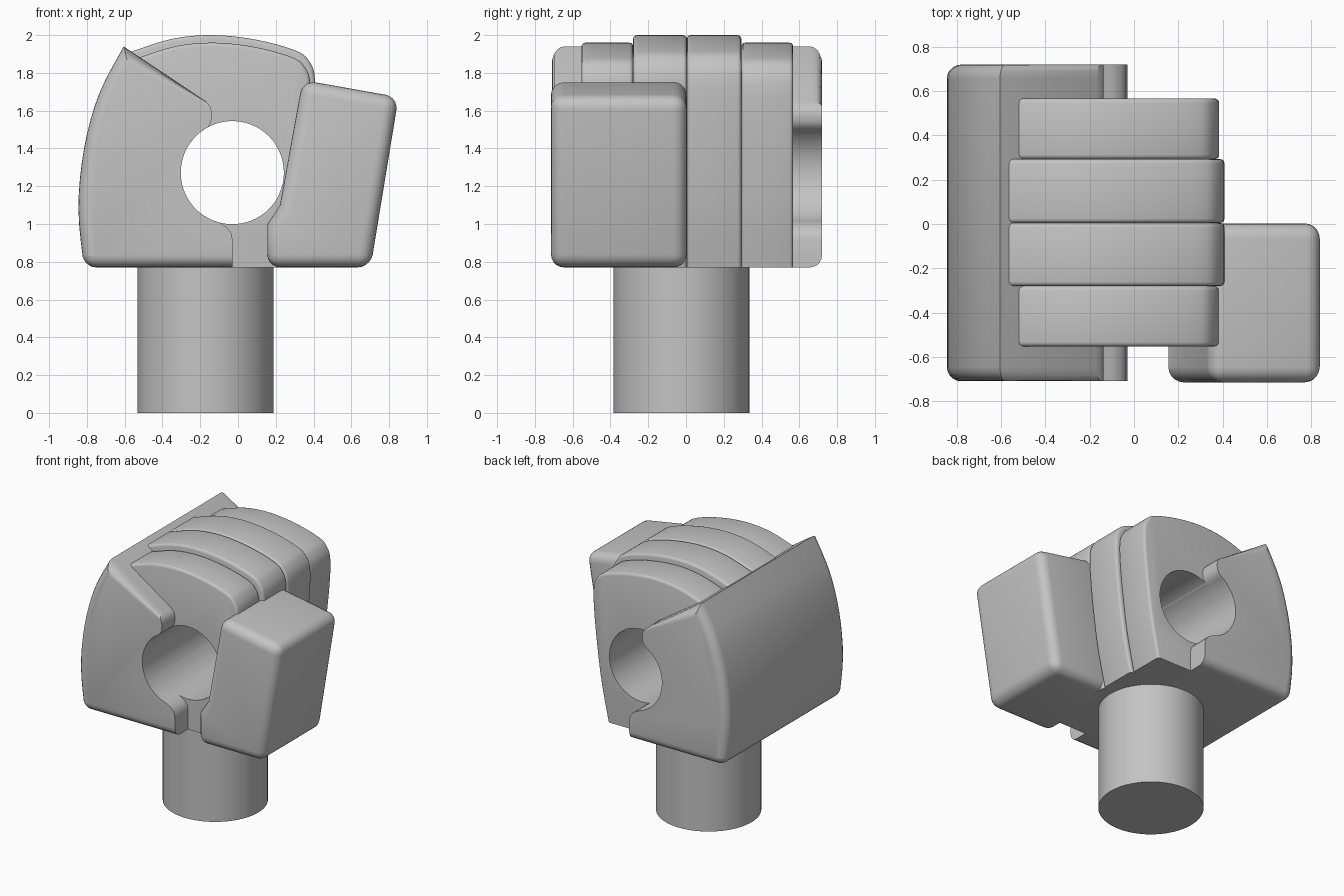
import bpy, bmesh
from math import radians, sin, cos

old = bpy.data.objects.get("Cube")
if old:
    bpy.data.objects.remove(old, do_unlink=True)

grey = bpy.data.materials.new("plain grey")
grey.use_nodes = True
grey.diffuse_color = (0.55, 0.55, 0.55, 1)
grey.node_tree.nodes["Principled BSDF"].inputs["Base Color"].default_value = (0.55, 0.55, 0.55, 1)

HOLE_X, HOLE_Z, HOLE_R = -0.03, 1.272, 0.273
BASE = 0.77


def hole_arc(start, end, steps):
    angles = [radians(start + (end - start) * i / steps) for i in range(steps + 1)]
    return [(HOLE_X + HOLE_R * cos(a), HOLE_Z + HOLE_R * sin(a)) for a in angles]


def smooth_path(points, steps=4):
    """Catmull-Rom curve through the points."""
    pts = [points[0]] + points + [points[-1]]
    out = []
    for a, b, c, d in zip(pts, pts[1:], pts[2:], pts[3:]):
        for i in range(steps):
            t = i / steps
            out.append(tuple(
                0.5 * (2 * q + (r - p) * t + (2 * p - 5 * q + 4 * r - s) * t * t
                       + (3 * q - p - 3 * r + s) * t ** 3)
                for p, q, r, s in zip(a, b, c, d)))
    return out + [points[-1]]


def finish(obj):
    obj.data.materials.append(grey)
    bpy.ops.object.select_all(action='DESELECT')
    obj.select_set(True)
    bpy.context.view_layer.objects.active = obj
    bpy.ops.object.shade_smooth_by_angle(angle=radians(32))


def prism(name, profile, y0, y1, width, rim_soft, corner_soft, segments=5):
    """Extrude an xz profile along y and round the chosen edges."""
    bm = bmesh.new()
    front = [bm.verts.new((x, y0, z)) for x, z in profile]
    back = [bm.verts.new((x, y1, z)) for x, z in profile]
    bm.faces.new(front)
    bm.faces.new(back[::-1])
    n = len(profile)
    for i in range(n):
        j = (i + 1) % n
        bm.faces.new((front[j], front[i], back[i], back[j]))
    bmesh.ops.recalc_face_normals(bm, faces=bm.faces)
    soft = []
    for e in bm.edges:
        a, b = e.verts[0].co, e.verts[1].co
        along_y = abs(a.y - b.y) > 0.01
        test = corner_soft if along_y else rim_soft
        mid = (a + b) / 2
        if test(mid.x, mid.z):
            soft.append(e)
    bmesh.ops.bevel(bm, geom=soft, offset=width, offset_type='OFFSET', segments=segments,
                    profile=0.5, affect='EDGES', clamp_overlap=False)
    mesh = bpy.data.meshes.new(name)
    bm.to_mesh(mesh)
    bm.free()
    obj = bpy.data.objects.new(name, mesh)
    bpy.context.collection.objects.link(obj)
    finish(obj)


# Wrist
bpy.ops.mesh.primitive_cylinder_add(vertices=64, radius=0.36, depth=BASE + 0.02,
                                    location=(-0.172, -0.025, (BASE + 0.02) / 2))
wrist = bpy.context.object
wrist.name = "wrist"
finish(wrist)

# Palm: curved back of the hand, sloping top and half of the grip hole
palm_back = smooth_path([(-0.815, BASE), (-0.845, 1.08), (-0.815, 1.4), (-0.735, 1.69), (-0.605, 1.94)])
palm_tip = [(-0.17, 1.65), (-0.145, 1.62), (-0.137, 1.58), (-0.143, 1.54)]
palm_lip = [(-0.062, 0.985), (-0.037, 0.955), (-0.03, 0.92), (-0.03, BASE)]
prism("palm", palm_back + palm_tip + hole_arc(118, 256, 24) + palm_lip, -0.71, 0.72, 0.065,
      rim_soft=lambda x, z: x < -0.33 or z < BASE + 0.01,
      corner_soft=lambda x, z: x < -0.7 and z < BASE + 0.01)

# Four curled fingers, the middle pair larger
knuckle = smooth_path([(0.275, BASE), (0.345, 1.1), (0.395, 1.5), (0.408, 1.76), (0.375, 1.865),
                       (0.3, 1.92), (0.1, 1.975), (-0.13, 2.0), (-0.35, 1.98), (-0.57, 1.91)])


def finger(name, y0, y1, scale):
    outer = [(HOLE_X + (x - HOLE_X) * scale,
              max(BASE, HOLE_Z + (z - HOLE_Z) * (scale if z > HOLE_Z else 1)))
             for x, z in knuckle]
    prism(name, outer + hole_arc(150, -150, 48) + [(-0.5, BASE)], y0, y1, 0.02,
          rim_soft=lambda x, z: x > 0.25 and z > BASE + 0.01 or z > 1.75,
          corner_soft=lambda x, z: False, segments=3)


finger("little_finger", -0.553, -0.28, 0.945)
finger("ring_finger", -0.28, 0.005, 1)
finger("middle_finger", 0.005, 0.293, 1)
finger("index_finger", 0.293, 0.567, 0.945)

# Thumb block
prism("thumb", [(0.155, BASE), (0.155, 1.0), (0.222, 1.1), (0.342, 1.762), (0.85, 1.672), (0.702, BASE)],
      -0.715, 0.003, 0.07,
      rim_soft=lambda x, z: True,
      corner_soft=lambda x, z: z < BASE + 0.01 or z > 1.5)
